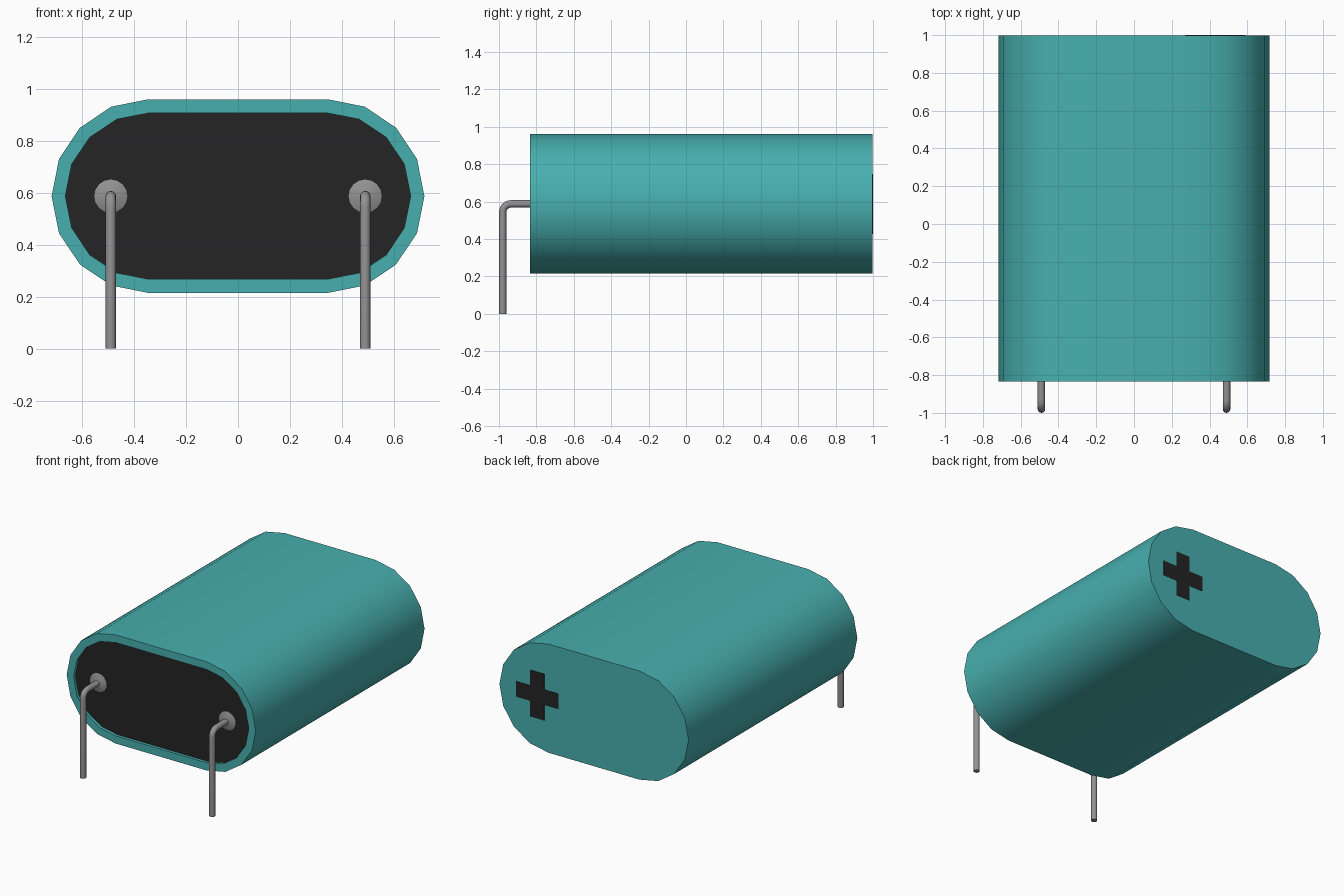
import bpy, bmesh, math
from mathutils import Vector

cube = bpy.data.objects.get("Cube")
if cube:
    bpy.data.objects.remove(cube, do_unlink=True)

MID_Z = 0.588
FRONT, BACK, FLOOR = -0.833, 0.998, -0.813
LEAD_X = 0.49


def material(name, rgb):
    m = bpy.data.materials.new(name)
    m.use_nodes = True
    m.diffuse_color = (*rgb, 1)
    m.node_tree.nodes["Principled BSDF"].inputs["Base Color"].default_value = (*rgb, 1)
    return m


teal = material("teal sleeve", (0.065, 0.43, 0.43))
black = material("black", (0.018, 0.018, 0.018))
grey = material("grey metal", (0.29, 0.29, 0.29))


def loft(name, rings, mats, smooth=True):
    """Skin a list of point rings, closing both ends."""
    bm = bmesh.new()
    loops = [[bm.verts.new(p) for p in ring] for ring in rings]
    for a, b in zip(loops, loops[1:]):
        for i in range(len(a)):
            j = (i + 1) % len(a)
            bm.faces.new((a[i], a[j], b[j], b[i]))
    bm.faces.new(loops[0])
    end = bm.faces.new(loops[-1])
    end.material_index = len(mats) - 1
    bmesh.ops.recalc_face_normals(bm, faces=bm.faces)
    mesh = bpy.data.meshes.new(name)
    bm.to_mesh(mesh)
    bm.free()
    for m in mats:
        mesh.materials.append(m)
    obj = bpy.data.objects.new(name, mesh)
    bpy.context.collection.objects.link(obj)
    if smooth:
        bpy.ops.object.select_all(action="DESELECT")
        obj.select_set(True)
        bpy.context.view_layer.objects.active = obj
        bpy.ops.object.shade_smooth_by_angle(angle=math.radians(35))
    return obj


def stadium(radius, y, half=0.345, steps=8):
    """Two half circles joined by straight sides."""
    pts = []
    for side in (1, -1):
        for i in range(steps + 1):
            a = math.pi * (i / steps - 0.5)
            pts.append((side * (half + radius * math.cos(a)), y,
                        MID_Z + side * radius * math.sin(a)))
    return pts


def circle(radius, x, y, sides=16):
    return [(x + radius * math.cos(math.tau * i / sides), y,
             MID_Z + radius * math.sin(math.tau * i / sides)) for i in range(sides)]


# Sleeve with a rim around the recessed black end
loft("sleeve", [stadium(0.373, BACK), stadium(0.373, FRONT),
                stadium(0.32, FRONT), stadium(0.32, FLOOR)], [teal, black])

# Plus mark on the back
s, l = 0.053, 0.16
outline = []
for k in range(4):
    c, n = round(math.cos(k * math.pi / 2)), round(math.sin(k * math.pi / 2))
    for u, v in ((s, s), (l, -s), (l, s)):
        if (u, v) != (s, s):
            outline.append((u * c - v * n, u * n + v * c))
    outline.append((s * c - s * n, s * n + s * c))
loft("plus_mark", [[(0.43 + u, y, MID_Z + v) for u, v in outline]
                   for y in (BACK - 0.002, BACK + 0.002)], [black], smooth=False)

# Conical collars and bent wire leads
R, BEND, WIRE_Y = 0.02, 0.045, -0.98
for side, x in (("right", -LEAD_X), ("left", LEAD_X)):
    loft(side + "_collar", [circle(0.064, x, FLOOR + 0.002),
                            circle(0.064, x, FLOOR - 0.002),
                            circle(R, x, FRONT + 0.002)], [grey])
    path = [(FLOOR + 0.01, MID_Z, 0)]
    for i in range(7):
        a = math.pi / 2 * i / 6
        path.append((WIRE_Y + BEND - BEND * math.sin(a),
                     MID_Z - BEND + BEND * math.cos(a), a))
    path.append((WIRE_Y, 0, math.pi / 2))
    rings = []
    for y, z, a in path:
        normal = Vector((0, -math.sin(a), math.cos(a)))
        rings.append([Vector((x, y, z)) + R * (Vector((1, 0, 0)) * math.cos(t) + normal * math.sin(t))
                      for t in (math.tau * i / 12 for i in range(12))])
    loft(side + "_lead", rings, [grey])
